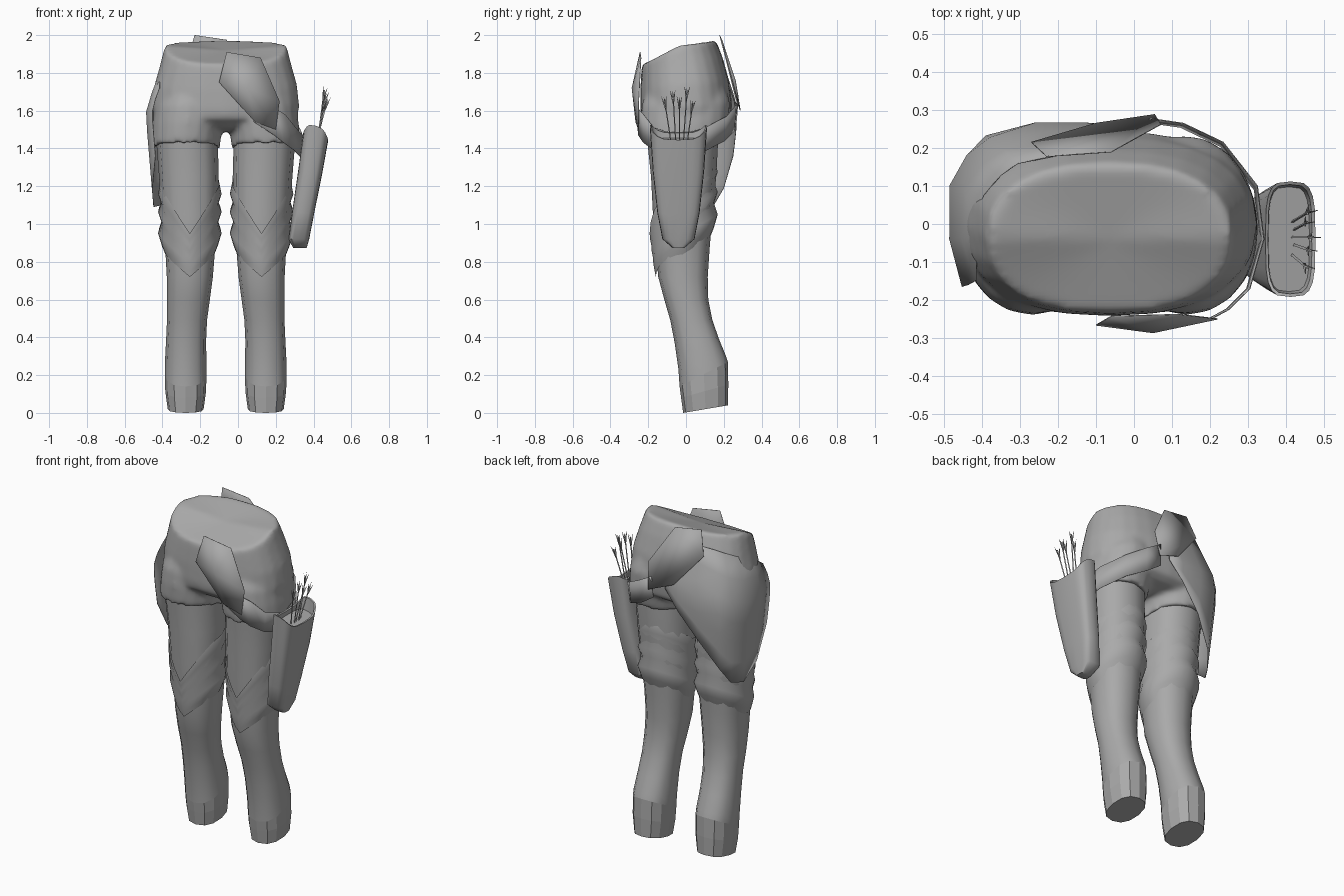
import bpy, bmesh, math
from mathutils import Vector

if "Cube" in bpy.data.objects:
    bpy.data.objects.remove(bpy.data.objects["Cube"])

AXIS = -0.065  # the body's own centre line in x
grey = bpy.data.materials.new("plain grey")
grey.diffuse_color = (0.40, 0.40, 0.40, 1)
grey.use_nodes = True
grey.node_tree.nodes["Principled BSDF"].inputs["Base Color"].default_value = grey.diffuse_color


def make(name, verts, faces, angle=40, smooth=True):
    me = bpy.data.meshes.new(name)
    me.from_pydata([tuple(v) for v in verts], [], faces)
    bm = bmesh.new()
    bm.from_mesh(me)
    bmesh.ops.recalc_face_normals(bm, faces=bm.faces)
    bm.to_mesh(me)
    bm.free()
    me.materials.append(grey)
    ob = bpy.data.objects.new(name, me)
    bpy.context.collection.objects.link(ob)
    bpy.ops.object.select_all(action='DESELECT')
    ob.select_set(True)
    bpy.context.view_layer.objects.active = ob
    if smooth:
        bpy.ops.object.shade_smooth_by_angle(angle=math.radians(angle))
    return ob


def ring(cx, rx, yf, yb, zf, zb, n=16, p=1.0, wave=None):
    """Rounded ring from y front/back limits, tilted from zf (front) to zb (back)."""
    pts = []
    for i in range(n):
        a = 2 * math.pi * i / n
        c, s = math.cos(a), math.sin(a)
        c = math.copysign(abs(c) ** p, c)
        s = math.copysign(abs(s) ** p, s)
        z = zf + (zb - zf) * (s + 1) / 2 + (wave(c, s) if wave else 0)
        pts.append(Vector((cx + rx * c, (yf + yb) / 2 + (yb - yf) / 2 * s, z)))
    return pts


def loft(name, rings, caps=(True, True), angle=40, smooth=True):
    n = len(rings[0])
    verts = [v for r in rings for v in r]
    faces = [(k * n + i, k * n + (i + 1) % n, (k + 1) * n + (i + 1) % n, (k + 1) * n + i)
             for k in range(len(rings) - 1) for i in range(n)]
    for k, on in zip((0, len(rings) - 1), caps):
        if on:
            verts.append(sum(rings[k], Vector()) / n)
            faces += [(k * n + i, k * n + (i + 1) % n, len(verts) - 1) for i in range(n)]
    return make(name, verts, faces, angle, smooth)


def thicken(ob, thickness):
    m = ob.modifiers.new("thickness", 'SOLIDIFY')
    m.thickness = thickness
    m.offset = 0
    return ob


def plate(name, pts, thickness=0.003, centre=None):
    """Flat outline, or a shallow fan when a centre point is given."""
    n = len(pts)
    faces = [(i, (i + 1) % n, n) for i in range(n)] if centre else [tuple(range(n))]
    ob = make(name, pts + ([centre] if centre else []), faces, 60)
    return thicken(ob, thickness)


def strip(name, rails, thickness=0.003):
    """Sheet with one column of points per entry."""
    w = len(rails[0])
    faces = [(k * w + j, k * w + j + 1, (k + 1) * w + j + 1, (k + 1) * w + j)
             for k in range(len(rails) - 1) for j in range(w - 1)]
    return thicken(make(name, [v for r in rails for v in r], faces, 50), thickness)


# hips: rx, y front, y back, z front, z back
hip_rows = [(.10, -.10, .09, 1.49, 1.49), (.26, -.17, .19, 1.51, 1.51), (.375, -.235, .235, 1.56, 1.54),
            (.390, -.242, .245, 1.61, 1.63), (.378, -.242, .228, 1.71, 1.76), (.350, -.238, .195, 1.79, 1.88),
            (.322, -.234, .158, 1.845, 1.975)]
arch = lambda c, q: .035 * abs(c) * (1 - abs(q))
shorts = [loft("shorts", [ring(AXIS, *h, n=24, p=.84, wave=arch if h[4] > 1.9 else None) for h in hip_rows])]

for side, s in (("right", -1), ("left", 1)):
    # shorts leg with a wavy hem
    hem = lambda c, q: .03 * abs(q)
    rows = [(.21, .13, -.17, .13, 1.425, 1.425), (.212, .182, -.228, .195, 1.395, 1.395),
            (.21, .182, -.234, .205, 1.43, 1.43), (.203, .186, -.24, .228, 1.51, 1.52),
            (.195, .182, -.236, .234, 1.60, 1.62), (.18, .15, -.20, .20, 1.70, 1.72)]
    shorts.append(loft(side + "_shorts", [ring(AXIS + s * r[0], *r[1:], n=20, p=.95, wave=hem) for r in rows]))

    # leg: offset, half width, y front, y back, z front, z back
    rows = [(.205, .163, -.205, .17, 1.44, 1.44), (.195, .158, -.185, .16, 1.25, 1.25),
            (.19, .15, -.175, .14, 1.05, 1.05), (.188, .132, -.16, .125, .87, .87),
            (.190, .122, -.147, .115, .72, .72), (.198, .114, -.115, .118, .60, .60),
            (.205, .106, -.083, .14, .49, .49), (.210, .106, -.06, .175, .37, .39),
            (.212, .110, -.04, .212, .23, .30), (.212, .110, -.034, .222, .14, .27)]
    loft(side + "_leg", [ring(AXIS + s * r[0], *r[1:], n=12, p=.85) for r in rows], caps=(False, False))

    # faceted foot stump carrying the leg down
    rows = [(.110, -.034, .222, .14, .27), (.108, -.026, .224, .08, .15), (.095, -.015, .222, 0, .04)]
    loft(side + "_foot", [ring(AXIS + s * .212, *r, n=12, p=.85) for r in rows], caps=(False, True), smooth=False)

    # gathered cloth round the knee, pointed at the front and higher behind
    rows = []
    for t, r in [(0, .130), (.12, .148), (.30, .168), (.45, .149), (.60, .168),
                 (.72, .150), (.86, .168), (1, .157)]:
        front, flank, back = .72 + .23 * t, .84 + .37 * t, .93 + .40 * t

        def height(c, q):
            if q < 0:
                return flank + (front - flank) * (1 - abs(c)) ** .9
            return flank + (back - flank) * q
        rows.append(ring(AXIS + s * .19, r, -.162 - .03 * t - .1 * (r - .15), r * 1.06 - .01, 0, 0, n=24, wave=height))
    loft(side + "_knee_wrap", rows, caps=(False, False), angle=55)

# fuse hips and both shorts legs into one soft garment
bpy.ops.object.select_all(action='DESELECT')
for ob in shorts:
    ob.select_set(True)
bpy.context.view_layer.objects.active = shorts[0]
bpy.ops.object.join()
m = shorts[0].modifiers.new("fuse", 'REMESH')
m.mode = 'VOXEL'
m.voxel_size = .014
m.use_smooth_shade = True
m = shorts[0].modifiers.new("soften", 'SMOOTH')
m.factor = .5
m.iterations = 9

# quiver: tapered box leaning outward, the two short ends rising as ears
def quiver_ring(cx, hx, hy, z, slope=0, ears=0, cy=-.04):
    return [Vector((v.x, v.y, z - slope * (v.x - cx) + ears * abs((v.y - cy) / hy) ** 4))
            for v in ring(cx, hx, cy - hy, cy + hy, z, z, n=20, p=.55)]

loft("quiver", [quiver_ring(.328, .035, .03, .872), quiver_ring(.322, .055, .085, .92),
                quiver_ring(.345, .058, .112, 1.06, .1), quiver_ring(.383, .063, .136, 1.28, .2),
                quiver_ring(.412, .066, .152, 1.465, .3, .055), quiver_ring(.411, .058, .144, 1.463, .3, .055),
                quiver_ring(.408, .054, .138, 1.44, .3)], angle=45)

# arrows: thin shaft with vanes flaring at the end
for k, (y0, y1, z1) in enumerate([(-.08, -.115, 1.66), (-.055, -.07, 1.69), (-.035, -.035, 1.66),
                                  (-.015, .005, 1.71), (.005, .035, 1.64)]):
    a, b = Vector((.415 + .006 * (k % 2), y0, 1.43)), Vector((.457 + .008 * (k % 3), y1, z1))
    d = (b - a).normalized()
    u = d.cross(Vector((1, 0, 0))).normalized()
    w = d.cross(u)
    loft("arrow_shaft_%d" % k, [[e + .004 * (u * math.cos(t) + w * math.sin(t))
                                 for t in (0, 2.09, 4.19)] for e in (a, b)])
    for j in range(3):
        f = u * math.cos(j * 2.09 + .5) + w * math.sin(j * 2.09 + .5)
        plate("arrow_vane_%d_%d" % (k, j), [b - d * .07, b - d * .02 + f * .003,
                                           b + d * .015 + f * .016, b - d * .02 + f * .010], .002)

# hip plates, front and back
plate("front_plate", [(-.06, -.243, 1.91), (.12, -.238, 1.88), (.22, -.250, 1.65), (.20, -.252, 1.50),
                      (.09, -.266, 1.54), (-.10, -.266, 1.75)], centre=(.05, -.286, 1.72))
plate("back_plate", [(-.23, .178, 2.0), (-.06, .19, 1.975), (.07, .262, 1.76), (.055, .288, 1.60),
                     (-.10, .265, 1.66), (-.27, .215, 1.86)])

# slanted belt passing the quiver side: x, y, top, bottom
belt = [(.09, -.258, 1.62, 1.54), (.20, -.252, 1.61, 1.47), (.25, -.225, 1.58, 1.43), (.305, -.17, 1.51, 1.39),
        (.342, -.04, 1.47, 1.35), (.325, .10, 1.51, 1.38), (.235, .215, 1.57, 1.44), (.13, .265, 1.63, 1.49),
        (.04, .278, 1.68, 1.55)]
strip("belt", [[(x, y, t), (x - .008, y - .01 * (y > .05), b)] for x, y, t, b in belt])

# draped side cloth hanging to a point: x, y, top, bottom
drape = [(-.452, -.165, 1.72, 1.36), (-.485, -.04, 1.80, 1.18), (-.485, .10, 1.84, 1.09),
         (-.44, .18, 1.87, 1.10), (-.39, .232, 1.89, 1.19), (-.26, .266, 1.90, 1.36), (-.13, .266, 1.86, 1.51),
         (-.04, .258, 1.78, 1.62)]
cols = []
for x, y, t, b in drape:
    col = []
    for j in range(7):
        z = t + (b - t) * j / 6
        k = 1 - .95 * max(0, z - 1.62) - .2 * max(0, 1.55 - z)
        ky = 1 - 1.25 * max(0, z - 1.64) - .45 * max(0, 1.5 - z)
        col.append((AXIS + (x - AXIS) * k, y * ky, z))
    cols.append(col)
strip("side_drape", cols)
